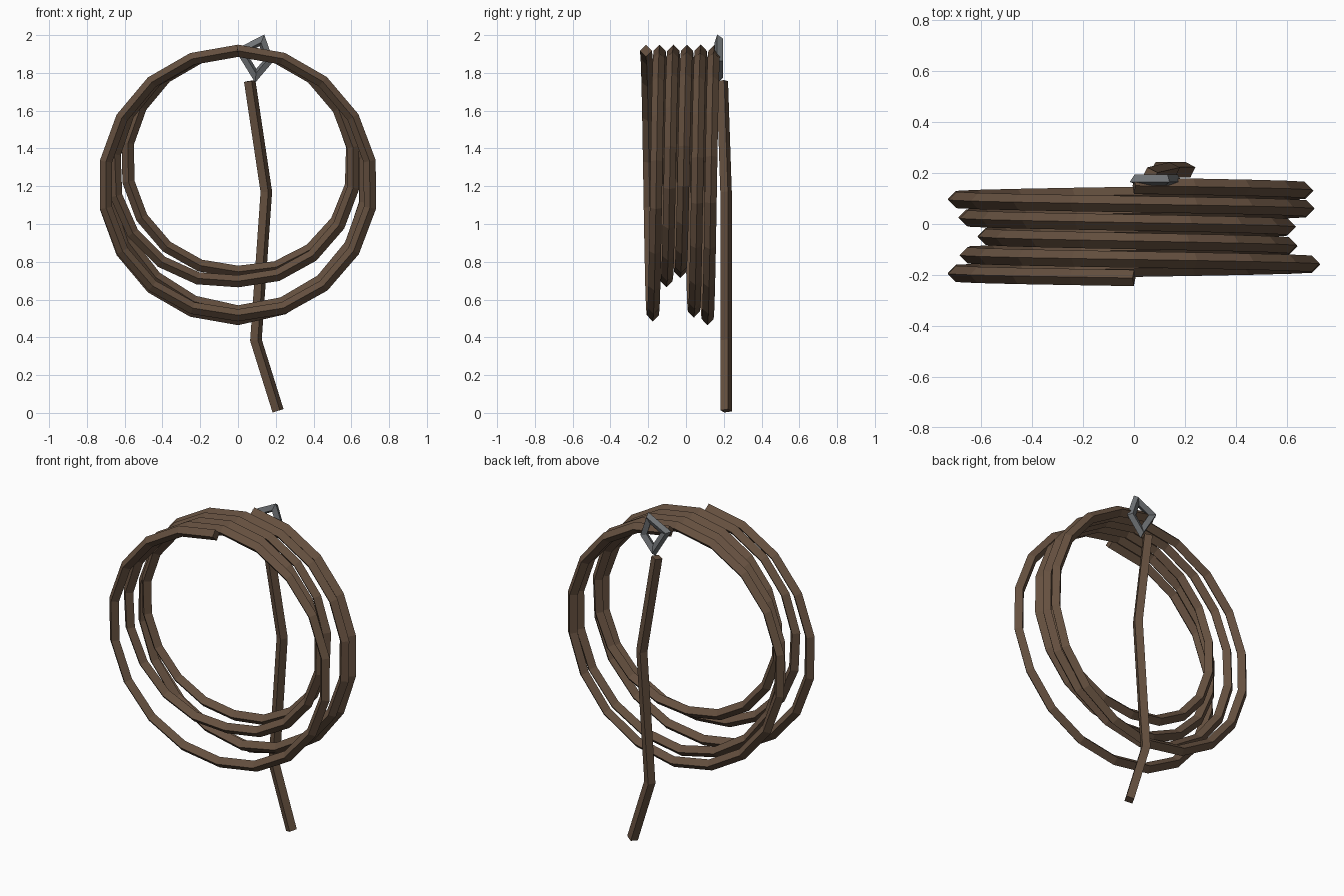
import bpy, bmesh, math
from mathutils import Vector

if "Cube" in bpy.data.objects:
    bpy.data.objects.remove(bpy.data.objects["Cube"])


def material(name, rgb):
    m = bpy.data.materials.new(name)
    m.diffuse_color = (*rgb, 1)
    m.use_nodes = True
    m.node_tree.nodes["Principled BSDF"].inputs["Base Color"].default_value = m.diffuse_color
    return m


def sweep(name, pts, radius, mat, twist=0.0, closed=False):
    """Four-sided mitred tube along a path lying roughly in the xz plane."""
    pts = [Vector(p) for p in pts]
    n = len(pts)
    bm = bmesh.new()
    rings = []
    for i, p in enumerate(pts):
        a = pts[i - 1] if (i > 0 or closed) else None
        b = pts[(i + 1) % n] if (i < n - 1 or closed) else None
        d1 = (p - a).normalized() if a else (b - p).normalized()
        d2 = (b - p).normalized() if b else d1
        t = (d1 + d2).normalized()
        v = t.cross(Vector((0, 1, 0))).normalized()
        u = v.cross(t).normalized()
        mitre = 1 / max(t.dot(d1), 0.3)
        ring = []
        for k in range(4):
            ang = twist + k * math.pi / 2
            ring.append(bm.verts.new(p + radius * (u * math.cos(ang) + v * math.sin(ang) * mitre)))
        rings.append(ring)
    for i in range(n if closed else n - 1):
        r, s = rings[i], rings[(i + 1) % n]
        for k in range(4):
            bm.faces.new((r[k], r[(k + 1) % 4], s[(k + 1) % 4], s[k]))
    if not closed:
        bm.faces.new(rings[0])
        bm.faces.new(rings[-1])
    bmesh.ops.recalc_face_normals(bm, faces=bm.faces)
    me = bpy.data.meshes.new(name)
    bm.to_mesh(me)
    bm.free()
    me.materials.append(mat)
    ob = bpy.data.objects.new(name, me)
    bpy.context.collection.objects.link(ob)
    return ob


rope = material("rope_brown", (0.13, 0.08, 0.05))
metal = material("metal_grey", (0.16, 0.17, 0.18))

# Coil: five turns hanging from a common top, radius varying every quarter turn
TOP, STEPS, TURNS = 1.917, 18, 5
radii = [0.71, 0.71, 0.70, 0.71, 0.69, 0.66, 0.61, 0.62, 0.60, 0.59, 0.585,
         0.61, 0.64, 0.665, 0.69, 0.685, 0.70, 0.71, 0.71, 0.68, 0.68]
coil = []
for i in range(STEPS * TURNS + 1):
    turn = i / STEPS
    q = min(int(turn * 4), len(radii) - 2)
    f = turn * 4 - q
    r = radii[q] * (1 - f) + radii[q + 1] * f
    a = 2 * math.pi * turn
    coil.append((-r * math.sin(a), -0.212 + 0.0725 * turn, TOP - r + r * math.cos(a)))
sweep("rope_coil", coil, 0.032, rope)

# Loose tail hanging behind the coil
tail = [(0.062, 0.192, 1.757), (0.15, 0.212, 1.17), (0.095, 0.213, 0.385), (0.212, 0.213, 0.011)]
sweep("rope_tail", tail, 0.032, rope, twist=math.radians(-18))

# Kite-shaped metal ring joining coil and tail
ring = [(0.127, 0.173, 1.972), (0.163, 0.173, 1.866), (0.094, 0.173, 1.785), (0.014, 0.173, 1.915)]
sweep("metal_ring", ring, 0.023, metal, twist=math.radians(20), closed=True)
